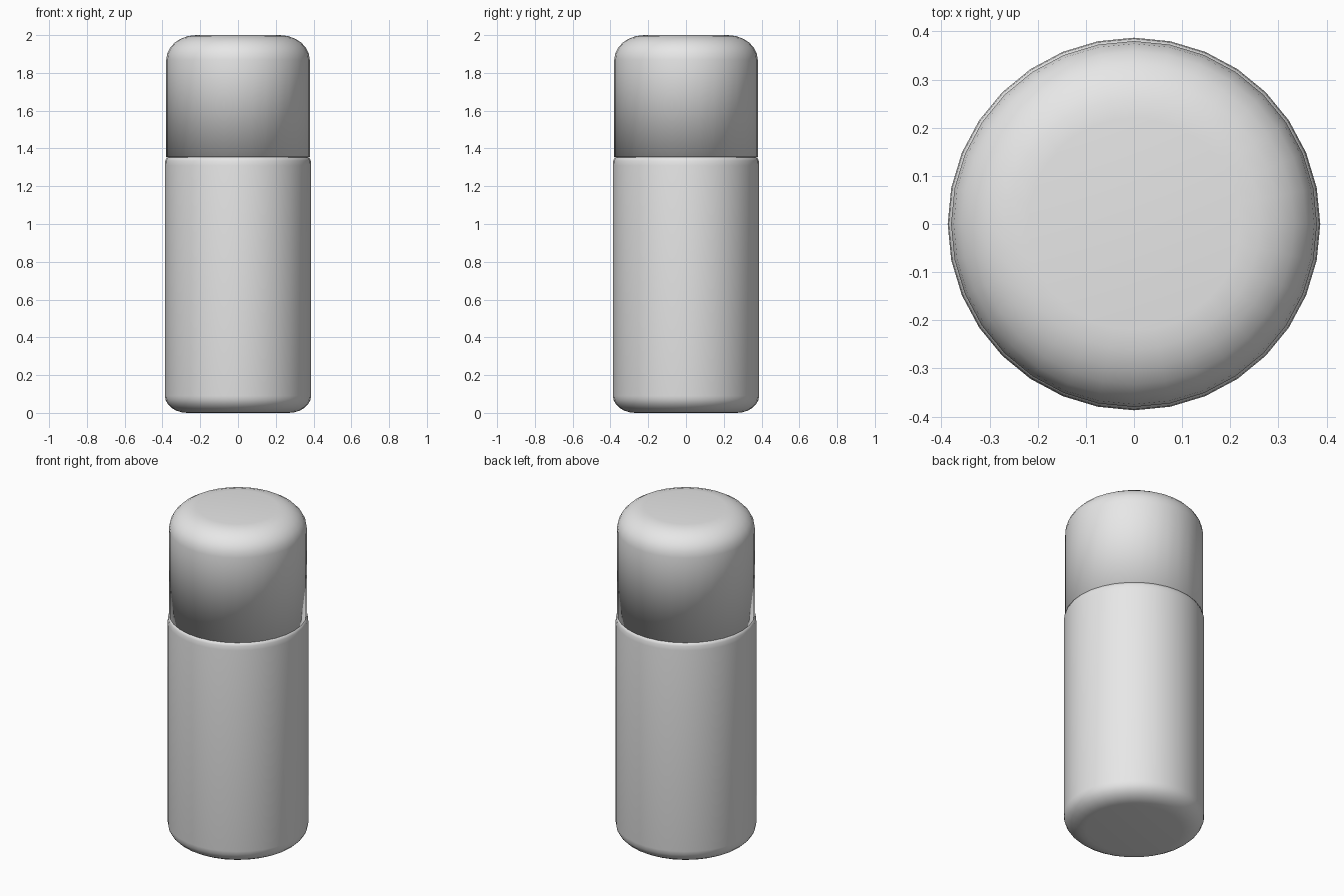
import bpy, bmesh
from math import radians, sin, cos, pi

cube = bpy.data.objects.get("Cube")
if cube:
    bpy.data.objects.remove(cube, do_unlink=True)

SIDES = 32

# One plain grey finish for the whole bottle
grey = bpy.data.materials.new("plain_grey")
grey.use_nodes = True
grey.diffuse_color = (0.8, 0.8, 0.8, 1)
grey.node_tree.nodes["Principled BSDF"].inputs["Base Color"].default_value = (0.8, 0.8, 0.8, 1)


def rounded(radius, z, width, height, steps, upward):
    """Quarter-ellipse edge, listed from the wall towards the end cap."""
    sign = 1 if upward else -1
    return [(radius - width + width * cos(a), z + sign * height * sin(a))
            for a in (i * pi / 2 / steps for i in range(steps + 1))]


def lathe(name, profile):
    """Closed round solid from (radius, height) points, bottom to top."""
    bm = bmesh.new()
    rings = [[bm.verts.new((r * cos(2 * pi * i / SIDES), r * sin(2 * pi * i / SIDES), z))
              for i in range(SIDES)] for r, z in profile]
    for low, high in zip(rings, rings[1:]):
        for i in range(SIDES):
            j = (i + 1) % SIDES
            bm.faces.new((low[i], low[j], high[j], high[i]))
    bm.faces.new(rings[0][::-1])
    bm.faces.new(rings[-1])
    for face in bm.faces:
        face.smooth = True
    mesh = bpy.data.meshes.new(name)
    bm.to_mesh(mesh)
    bm.free()
    mesh.materials.append(grey)
    obj = bpy.data.objects.new(name, mesh)
    bpy.context.collection.objects.link(obj)
    return obj


# Bottle body: rounded base, straight wall, slight shoulder at the rim
base = rounded(0.387, 0.09, 0.12, 0.09, 6, False)[::-1]
shoulder = [(0.387, 1.31), (0.385, 1.335), (0.378, 1.352), (0.36, 1.356)]
lathe("bottle_body", base + shoulder)

# Cap: straight wall with a broad rounded top
lathe("bottle_cap", [(0.38, 1.354)] + rounded(0.38, 1.87, 0.16, 0.13, 6, True))
